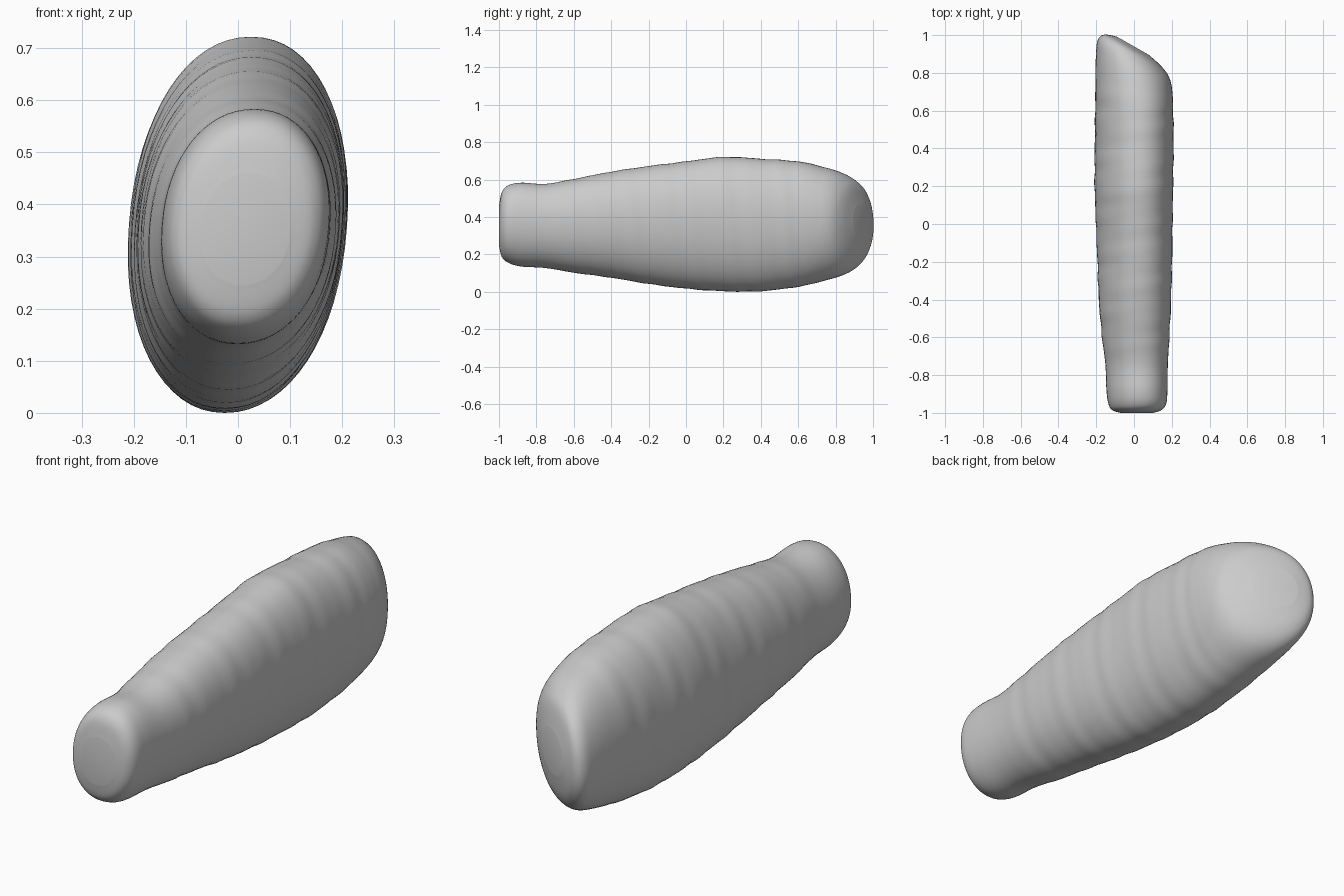
import bpy, bmesh
from math import sin, cos, pi, copysign

if "Cube" in bpy.data.objects:
    bpy.data.objects.remove(bpy.data.objects["Cube"])

# Stations along the body: y, left x, right x, bottom z, top z, end slant
STATIONS = [
    (-1.00, -0.07, 0.10, 0.25, 0.46, 0),
    (-0.985, -0.115, 0.145, 0.19, 0.535, 0),
    (-0.95, -0.135, 0.17, 0.158, 0.572, 0),
    (-0.88, -0.145, 0.176, 0.138, 0.586, 0),
    (-0.75, -0.15, 0.178, 0.13, 0.58, 0),
    (-0.60, -0.168, 0.186, 0.105, 0.606, 0),
    (-0.40, -0.185, 0.195, 0.078, 0.645, 0),
    (-0.20, -0.192, 0.20, 0.045, 0.675, 0),
    (0.00, -0.20, 0.202, 0.02, 0.70, 0),
    (0.20, -0.207, 0.205, 0.006, 0.724, 0),
    (0.40, -0.206, 0.208, 0.006, 0.714, 0),
    (0.60, -0.204, 0.206, 0.03, 0.70, 0.05),
    (0.72, -0.203, 0.203, 0.058, 0.675, 0.2),
    (0.82, -0.20, 0.196, 0.09, 0.645, 0.4),
    (0.88, -0.19, 0.178, 0.13, 0.61, 0.5),
    (0.917, -0.155, 0.14, 0.19, 0.565, 0.55),
    (0.940, -0.09, 0.08, 0.28, 0.47, 0.57),
]
SIDES, STEPS = 64, 8


def spline(a, b, c, d, t):
    """Catmull-Rom blend of two neighbouring stations."""
    return [0.5 * (2 * q + (r - p) * t + (2 * p - 5 * q + 4 * r - s) * t * t
                   + (3 * q - p - 3 * r + s) * t ** 3)
            for p, q, r, s in zip(a, b, c, d)]


def ring(bm, y, left, right, bottom, top, slant):
    """Skewed oval section with faint diagonal ripples."""
    verts = []
    fade = max(0, min(1, (0.8 - abs(y)) * 5))
    for i in range(SIDES):
        a = 2 * pi * i / SIDES
        ca, sa = (copysign(abs(v) ** 0.94, v) for v in (cos(a), sin(a)))
        ripple = 1 + fade * (0.007 * sin(38 * y + 1.5 * sin(a))
                             + 0.005 * sin(61 * y + 2 * a))
        dx = (right - left) / 2 * ca * ripple
        dz = (top - bottom) / 2 * sa * (1 + (ripple - 1) * 0.4)
        x = (left + right) / 2 + dx + 0.07 * dz
        verts.append(bm.verts.new((x, y - slant * x, (top + bottom) / 2 + dz)))
    return verts


# Lofted body
bm = bmesh.new()
rings = []
last = len(STATIONS) - 1
for i in range(last):
    pts = [STATIONS[max(0, min(last, i + k))] for k in (-1, 0, 1, 2)]
    for s in range(STEPS):
        rings.append(ring(bm, *spline(*pts, s / STEPS)))
rings.append(ring(bm, *STATIONS[-1]))
for lo, hi in zip(rings, rings[1:]):
    for i in range(SIDES):
        j = (i + 1) % SIDES
        bm.faces.new((lo[i], lo[j], hi[j], hi[i]))

# End caps
for loop in (rings[0], rings[-1]):
    bm.faces.new(loop)
bmesh.ops.recalc_face_normals(bm, faces=bm.faces)

# Rest on the ground
low = min(v.co.z for v in bm.verts)
bmesh.ops.translate(bm, verts=bm.verts, vec=(0, 0, -low))

mesh = bpy.data.meshes.new("rounded_body")
bm.to_mesh(mesh)
bm.free()
body = bpy.data.objects.new("rounded_body", mesh)
bpy.context.collection.objects.link(body)
for p in mesh.polygons:
    p.use_smooth = True
